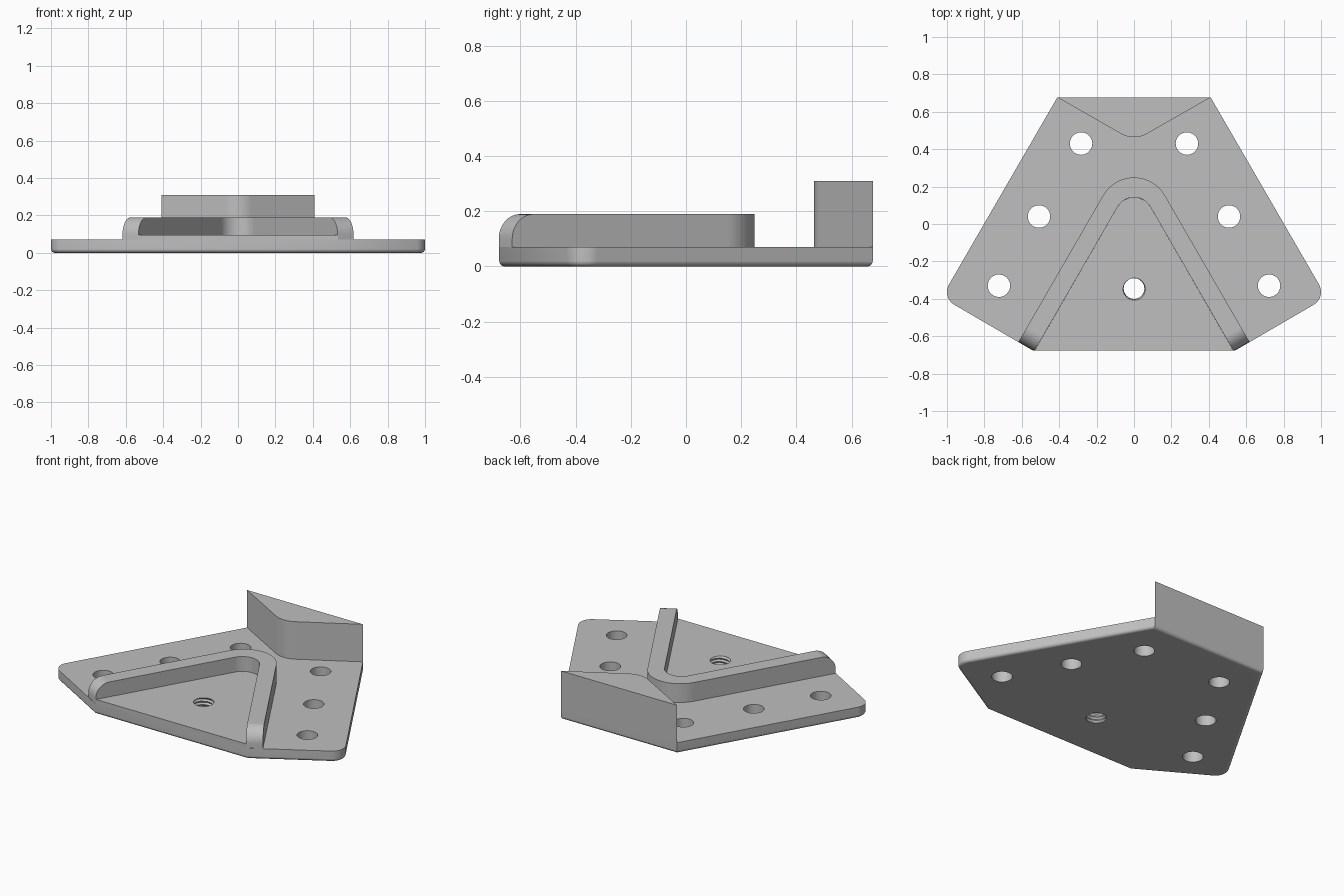
import bpy, bmesh, math
from mathutils import Vector

if "Cube" in bpy.data.objects:
    bpy.data.objects.remove(bpy.data.objects["Cube"], do_unlink=True)

grey = bpy.data.materials.new("plain grey")
grey.use_nodes = True
COLOUR = (0.52, 0.52, 0.52, 1)
grey.diffuse_color = COLOUR
grey.node_tree.nodes["Principled BSDF"].inputs["Base Color"].default_value = COLOUR

EDGE = 0.677      # half depth of the plate
PLATE_TOP = 0.07
FLOOR_TOP = 0.095
RIB_TOP = 0.19


def rounded(corners, steps=10):
    """Turn (x, y, radius) corners into an outline with filleted corners."""
    out = []
    for i, (x, y, r) in enumerate(corners):
        p = Vector((x, y))
        if r == 0:
            out.append(p)
            continue
        a = (Vector(corners[i - 1][:2]) - p).normalized()
        b = (Vector(corners[(i + 1) % len(corners)][:2]) - p).normalized()
        half = a.angle(b) / 2
        centre = p + (a + b).normalized() * r / math.sin(half)
        start = p + a * r / math.tan(half) - centre
        end = p + b * r / math.tan(half) - centre
        sweep = math.pi - 2 * half
        for k in range(steps + 1):
            t = k / steps
            out.append(centre + (start * math.sin((1 - t) * sweep)
                                 + end * math.sin(t * sweep)) / math.sin(sweep))
    return out


def prism(bm, outline, z0, z1):
    low = [bm.verts.new((p.x, p.y, z0)) for p in outline]
    high = [bm.verts.new((p.x, p.y, z1)) for p in outline]
    bm.faces.new(low[::-1])
    bm.faces.new(high)
    n = len(low)
    for i in range(n):
        j = (i + 1) % n
        bm.faces.new((low[i], low[j], high[j], high[i]))
    bmesh.ops.recalc_face_normals(bm, faces=bm.faces)


def make(name, bm):
    mesh = bpy.data.meshes.new(name)
    bm.to_mesh(mesh)
    bm.free()
    ob = bpy.data.objects.new(name, mesh)
    bpy.context.collection.objects.link(ob)
    return ob


def cut(ob, *cutters):
    for c in cutters:
        mod = ob.modifiers.new("cut", 'BOOLEAN')
        mod.operation = 'DIFFERENCE'
        mod.solver = 'EXACT'
        mod.object = c
    graph = bpy.context.evaluated_depsgraph_get()
    mesh = bpy.data.meshes.new_from_object(ob.evaluated_get(graph))
    ob.modifiers.clear()
    ob.data = mesh


def finish(ob):
    ob.data.materials.clear()
    ob.data.materials.append(grey)
    bpy.ops.object.select_all(action='DESELECT')
    ob.select_set(True)
    bpy.context.view_layer.objects.active = ob
    bpy.ops.object.shade_smooth_by_angle(angle=math.radians(32))
    mod = ob.modifiers.new("even shading", 'WEIGHTED_NORMAL')
    mod.keep_sharp = True


def circle(x, y, r, n=40):
    return [Vector((x + r * math.cos(math.tau * i / n),
                    y + r * math.sin(math.tau * i / n))) for i in range(n)]


# Base plate with rounded wing tips and a softened lower rim
bm = bmesh.new()
prism(bm, rounded([(0.41, EDGE, 0), (-0.41, EDGE, 0), (-1.029, -0.392, 0.08),
                   (-0.54, -EDGE, 0), (0.54, -EDGE, 0), (1.029, -0.392, 0.08)]),
      0, PLATE_TOP)
rim = [e for e in bm.edges if all(v.co.z < 0.001 for v in e.verts)]
bmesh.ops.bevel(bm, geom=rim, offset=0.02, segments=4, profile=0.5, affect='EDGES')
plate = make("base_plate", bm)

# Raised floor inside the rib
bm = bmesh.new()
prism(bm, rounded([(0, 0.243, 0.1), (-0.531, -EDGE, 0), (0.531, -EDGE, 0)]),
      PLATE_TOP, FLOOR_TOP)
pocket = make("raised_floor", bm)

# V-shaped rib with rounded-over ends
bm = bmesh.new()
prism(bm, rounded([(0, 0.439, 0.19), (-0.6175, -0.63, 0), (-0.5327, -0.679, 0),
                   (0, 0.243, 0.1), (0.5327, -0.679, 0), (0.6175, -0.63, 0)], 14),
      PLATE_TOP, RIB_TOP)
ends = [e for e in bm.edges
        if all(v.co.z > RIB_TOP - 0.001 and v.co.y < -0.6 for v in e.verts)]
bmesh.ops.bevel(bm, geom=ends, offset=0.09, segments=8, profile=0.5, affect='EDGES')
made = bmesh.ops.bisect_plane(bm, geom=bm.verts[:] + bm.edges[:] + bm.faces[:],
                              plane_co=(0, -EDGE, 0), plane_no=(0, -1, 0),
                              clear_outer=True)
bmesh.ops.holes_fill(bm, edges=[e for e in bm.edges if e.is_boundary], sides=0)
bmesh.ops.recalc_face_normals(bm, faces=bm.faces)
rib = make("v_rib", bm)

# Wedge block at the back
bm = bmesh.new()
prism(bm, rounded([(0.41, EDGE, 0), (-0.41, EDGE, 0), (0, 0.443, 0.14)]),
      PLATE_TOP, 0.31)
block = make("back_block", bm)

# Six plain holes along the wings
bm = bmesh.new()
for x, y in ((0.283, 0.43), (0.508, 0.04), (0.722, -0.33)):
    for side in (-1, 1):
        prism(bm, circle(side * x, y, 0.06), -0.05, 0.15)
holes = make("hole_cutter", bm)

# Threaded centre hole: radius follows a helical zigzag
bm = bmesh.new()
SIDES, ROWS, PITCH, Z0, Z1 = 36, 56, 0.022, -0.02, 0.12
rings = []
for k in range(ROWS + 1):
    z = Z0 + (Z1 - Z0) * k / ROWS
    ring = []
    for i in range(SIDES):
        phase = (z / PITCH - i / SIDES) % 1
        r = 0.064 - 0.009 * abs(2 * phase - 1)
        a = math.tau * i / SIDES
        ring.append(bm.verts.new((r * math.cos(a), -0.345 + r * math.sin(a), z)))
    rings.append(ring)
for a, b in zip(rings, rings[1:]):
    for i in range(SIDES):
        j = (i + 1) % SIDES
        bm.faces.new((a[i], a[j], b[j], b[i]))
bm.faces.new(rings[0][::-1])
bm.faces.new(rings[-1])
bmesh.ops.triangulate(bm, faces=[f for f in bm.faces if len(f.verts) == 4])
bmesh.ops.recalc_face_normals(bm, faces=bm.faces)
thread = make("thread_cutter", bm)

cut(plate, holes, thread)
cut(pocket, thread)
for helper in (holes, thread):
    bpy.data.objects.remove(helper, do_unlink=True)
for part in (plate, pocket, rib, block):
    finish(part)
